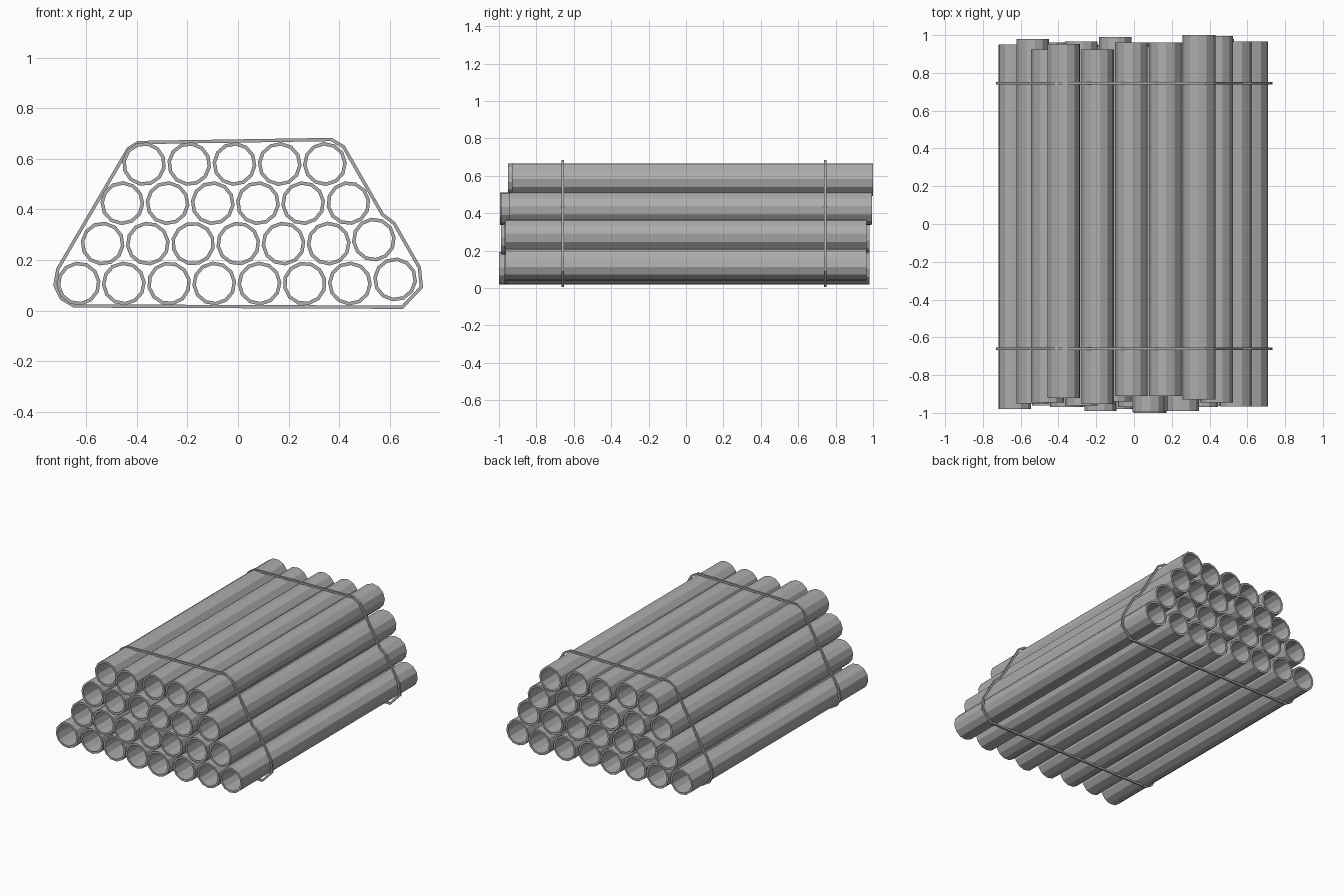
import bpy, bmesh, math, random
from mathutils import Vector

cube = bpy.data.objects.get("Cube")
if cube:
    bpy.data.objects.remove(cube)

random.seed(4)
SIDES, OUTER, INNER = 12, 0.087, 0.073


def material(name, value):
    m = bpy.data.materials.new(name)
    m.use_nodes = True
    colour = (value, value, value, 1)
    m.diffuse_color = colour
    m.node_tree.nodes["Principled BSDF"].inputs["Base Color"].default_value = colour
    return m


steel = material("grey steel", 0.42)


def add_object(name, bm):
    bmesh.ops.recalc_face_normals(bm, faces=bm.faces)
    mesh = bpy.data.meshes.new(name)
    bm.to_mesh(mesh)
    bm.free()
    mesh.materials.append(steel)
    obj = bpy.data.objects.new(name, mesh)
    bpy.context.collection.objects.link(obj)
    return obj


def pipe(name, x, z, front, back):
    """Open hollow tube along y with flat sides and ring-shaped ends."""
    bm = bmesh.new()
    turn = random.uniform(0, math.tau / SIDES)
    rings = []
    for r, y in ((OUTER, front), (OUTER, back), (INNER, back), (INNER, front)):
        angles = [turn + math.tau * i / SIDES for i in range(SIDES)]
        rings.append([bm.verts.new((x + r * math.cos(a), y, z + r * math.sin(a))) for a in angles])
    for k in range(4):
        a, b = rings[k], rings[(k + 1) % 4]
        for i in range(SIDES):
            j = (i + 1) % SIDES
            bm.faces.new((a[i], a[j], b[j], b[i]))
    add_object(name, bm)


# Stacked rows: first x, height, then the front and back end of each pipe
rows = [
    ("bottom", -0.631, 0.107, [(-.98, .95), (-.96, .96), (-.97, .95), (-.98, .96),
                               (-1, .94), (-.97, .96), (-.96, .98), (-.965, .965)]),
    ("lower", -0.536, 0.265, [(-.95, .98), (-.97, .95), (-.99, .94), (-.97, .96),
                              (-.99, .95), (-.97, .96), (-.965, .965)]),
    ("upper", -0.458, 0.425, [(-.945, .925), (-.96, .965), (-.94, .99), (-.995, .94),
                              (-.99, .95), (-.945, .995)]),
    ("top", -0.372, 0.58, [(-.92, .953), (-.953, .925), (-.91, .962), (-.91, .962), (-.93, 1)]),
]
for label, x0, z, ends in rows:
    for i, (front, back) in enumerate(ends):
        # The last pipe of the two lowest rows sits slightly raised
        lift = 0.016 if label in ("bottom", "lower") and i == len(ends) - 1 else 0
        pipe(f"{label}_pipe_{i + 1}", x0 + i * 0.179, z + lift, front, back)

# Binding straps: thin square band following the bundle outline
outline = [(-.725, .10), (-.713, .165), (-.435, .64), (-.395, .665), (.37, .677), (.418, .648),
           (.572, .38), (.618, .345), (.718, .17), (.726, .092), (.65, .013),
           (-.65, .018), (-.70, .048)]


def strap(name, y, half=0.0065):
    bm = bmesh.new()
    pts = [Vector(p) for p in outline]
    n = len(pts)
    loops = []
    for i, p in enumerate(pts):
        d1 = (p - pts[i - 1]).normalized()
        d2 = (pts[(i + 1) % n] - p).normalized()
        t = (d1 + d2).normalized()
        out = Vector((-t.y, t.x)) * half / max(t.dot(d1), 0.5)
        loops.append([bm.verts.new((p.x + s * out.x, y + w * half, p.y + s * out.y))
                      for s, w in ((1, -1), (1, 1), (-1, 1), (-1, -1))])
    for i in range(n):
        a, b = loops[i], loops[(i + 1) % n]
        for k in range(4):
            m = (k + 1) % 4
            bm.faces.new((a[k], a[m], b[m], b[k]))
    add_object(name, bm)


strap("front_strap", -0.66)
strap("back_strap", 0.745)
